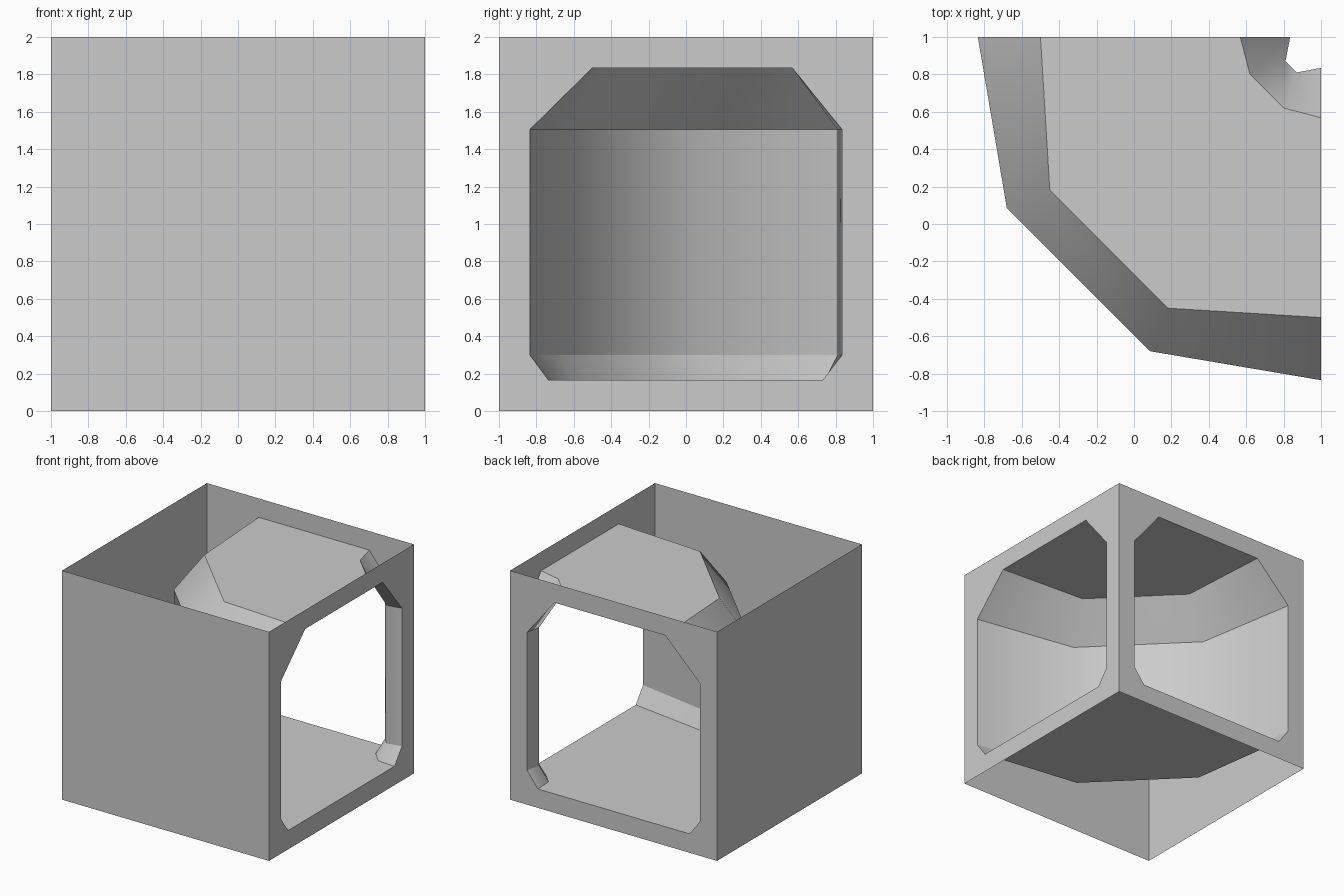
import bpy, bmesh

if "Cube" in bpy.data.objects:
    bpy.data.objects.remove(bpy.data.objects["Cube"])

LOW, HIGH, FLOOR, CEIL = 0.30, 1.505, 0.165, 1.835

# Tunnel section: outer wall, ceiling, inner wall, floor (eight points)
levels = [LOW, HIGH, CEIL, CEIL, HIGH, LOW, FLOOR, FLOOR]
mouth_y = [-0.835, -0.835, -0.5, 0.568, 0.835, 0.835, 0.73, -0.735]
wall, roof_out, roof_in = (0.085, -0.68), (0.18, -0.45), (0.80, 0.62)
inner, floor_in, floor_out = (0.87, 0.81), (0.84, 0.74), (0.11, -0.61)
bend_xy = [wall, wall, roof_out, roof_in, inner, inner, floor_in, floor_out]

mouth = [(1, y, z) for y, z in zip(mouth_y, levels)]
bend = [(x, y, z) for (x, y), z in zip(bend_xy, levels)]


def swap(points):
    """Mirror points across the diagonal x = y."""
    return [(y, x, z) for x, y, z in points]


def finish(bm, name):
    mesh = bpy.data.meshes.new(name)
    bm.to_mesh(mesh)
    bm.free()
    obj = bpy.data.objects.new(name, mesh)
    bpy.context.collection.objects.link(obj)
    return obj


def make_wall(name, corners):
    bm = bmesh.new()
    bm.faces.new([bm.verts.new(c) for c in corners])
    finish(bm, name)


def make_opening_wall(name, hole, corners, flip):
    bm = bmesh.new()
    p = [bm.verts.new(v) for v in hole]
    c = [bm.verts.new(v) for v in corners]
    for k in range(4):
        n = (k + 1) % 4
        side = [p[2 * k], p[2 * k + 1], c[n], c[k]]
        chamfer = [p[2 * k + 1], p[(2 * k + 2) % 8], c[n]]
        for f in (side, chamfer):
            bm.faces.new(f[::-1] if flip else f)
    finish(bm, name)


# Solid front and left walls (the box has no lid and no base)
make_wall("front_wall", [(-1, -1, 0), (1, -1, 0), (1, -1, 2), (-1, -1, 2)])
make_wall("left_wall", [(-1, 1, 0), (-1, -1, 0), (-1, -1, 2), (-1, 1, 2)])

# Right and back walls with the tunnel mouths cut out
corners = [(1, -1, 0), (1, -1, 2), (1, 1, 2), (1, 1, 0)]
make_opening_wall("right_wall", mouth, corners, False)
make_opening_wall("back_wall", swap(mouth), swap(corners), True)

# Curved tunnel lining, smooth along its length with sharp lengthwise edges
bm = bmesh.new()
rings = [[bm.verts.new(v) for v in ring]
         for ring in (mouth, bend, swap(bend), swap(mouth))]
for a, b in zip(rings, rings[1:]):
    for i in range(8):
        j = (i + 1) % 8
        bm.faces.new((a[i], b[i], b[j], a[j])).smooth = True
    for i in range(8):
        bm.edges.get((a[i], b[i])).smooth = False
finish(bm, "tunnel_lining")
